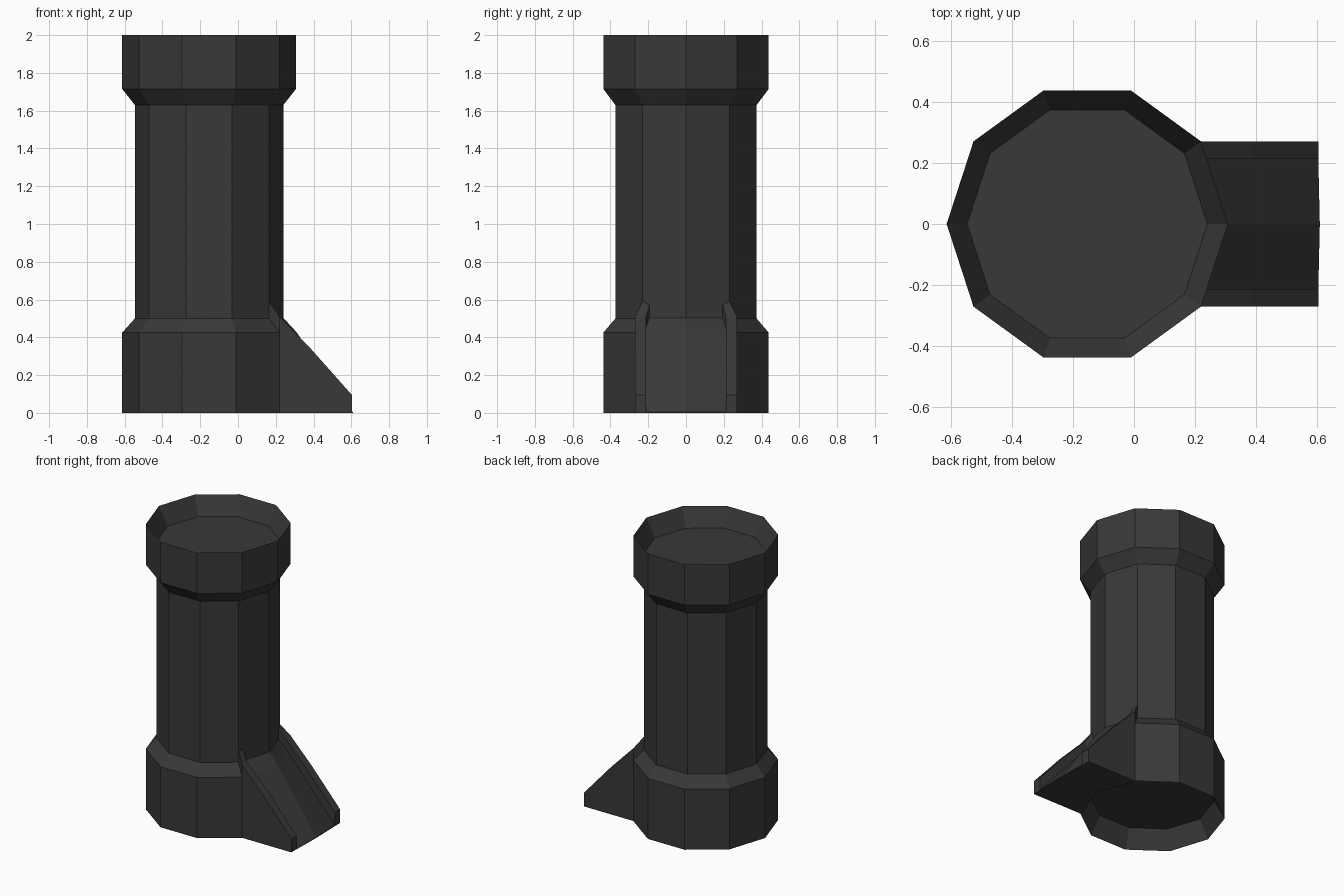
import bpy
import math

if "Cube" in bpy.data.objects:
    bpy.data.objects.remove(bpy.data.objects["Cube"])

CX = -0.153      # axis of the column
SIDES = 10

mat = bpy.data.materials.new("charcoal")
mat.diffuse_color = (0.04, 0.04, 0.04, 1)
mat.use_nodes = True
mat.node_tree.nodes["Principled BSDF"].inputs["Base Color"].default_value = mat.diffuse_color


def make(name, verts, faces):
    me = bpy.data.meshes.new(name)
    me.from_pydata(verts, [], faces)
    me.materials.append(mat)
    ob = bpy.data.objects.new(name, me)
    bpy.context.collection.objects.link(ob)
    return ob


def loft(name, rings):
    """Skin equal-length closed rings and cap both ends."""
    n = len(rings[0])
    verts = [v for r in rings for v in r]
    faces = [(k * n + i, k * n + (i + 1) % n,
              (k + 1) * n + (i + 1) % n, (k + 1) * n + i)
             for k in range(len(rings) - 1) for i in range(n)]
    faces.append(tuple(reversed(range(n))))
    faces.append(tuple(range(len(verts) - n, len(verts))))
    return make(name, verts, faces)


# ten-sided column: flared ends, dished top and underside (radius, height)
profile = [(0.393, 0.125), (0.46, 0), (0.46, 0.425), (0.393, 0.5),
           (0.393, 1.63), (0.46, 1.715), (0.46, 2), (0.393, 1.875)]
step = 2 * math.pi / SIDES
loft("column", [[(CX + r * math.cos(i * step), r * math.sin(i * step), z)
                 for i in range(SIDES)] for r, z in profile])

# ramp: sloping deck, slightly folded along its centre line
deck = [[(0.175, s * 0.215, 0), (0.235, s * 0.215, 0), (0.603, s * 0.215, 0),
         (0.603, s * 0.215, 0.004), (0.235, s * 0.215, 0.428),
         (0.175, s * 0.215, 0.503)] for s in (-1, 1)]
middle = [(0.24, 0, 0), (0.309, 0, 0), (0.608, 0, 0),
          (0.608, 0, 0.004), (0.309, 0, 0.428), (0.24, 0, 0.503)]
# underside starts at the rim of the column so the dish stays open
for ring in (deck[0], middle, deck[1]):
    ring[0] = (ring[1][0], ring[0][1], 0.001)
loft("ramp_deck", [deck[1], middle, deck[0]])

# ramp side walls: (x, outer y, inner y, top z), leaning in onto the column
stations = [(0.165, 0.231, 0.187, 0.59), (0.219, 0.27, 0.212, 0.51),
            (0.386, 0.27, 0.212, 0.339), (0.603, 0.27, 0.212, 0.095)]
for name, s in (("front_ramp_wall", -1), ("back_ramp_wall", 1)):
    rings = []
    for k, (x, yo, yi, z) in enumerate(stations):
        base = 0.42 if k == 0 else 0
        ring = [(x, s * yo, base), (x, s * yi, base),
                (x, s * yi, z), (x, s * yo, z)]
        rings.append(ring if s < 0 else ring[::-1])
    loft(name, rings)

# consistent outward normals
import bmesh
for ob in bpy.context.collection.objects:
    bm = bmesh.new()
    bm.from_mesh(ob.data)
    bmesh.ops.recalc_face_normals(bm, faces=bm.faces)
    bm.to_mesh(ob.data)
    bm.free()
